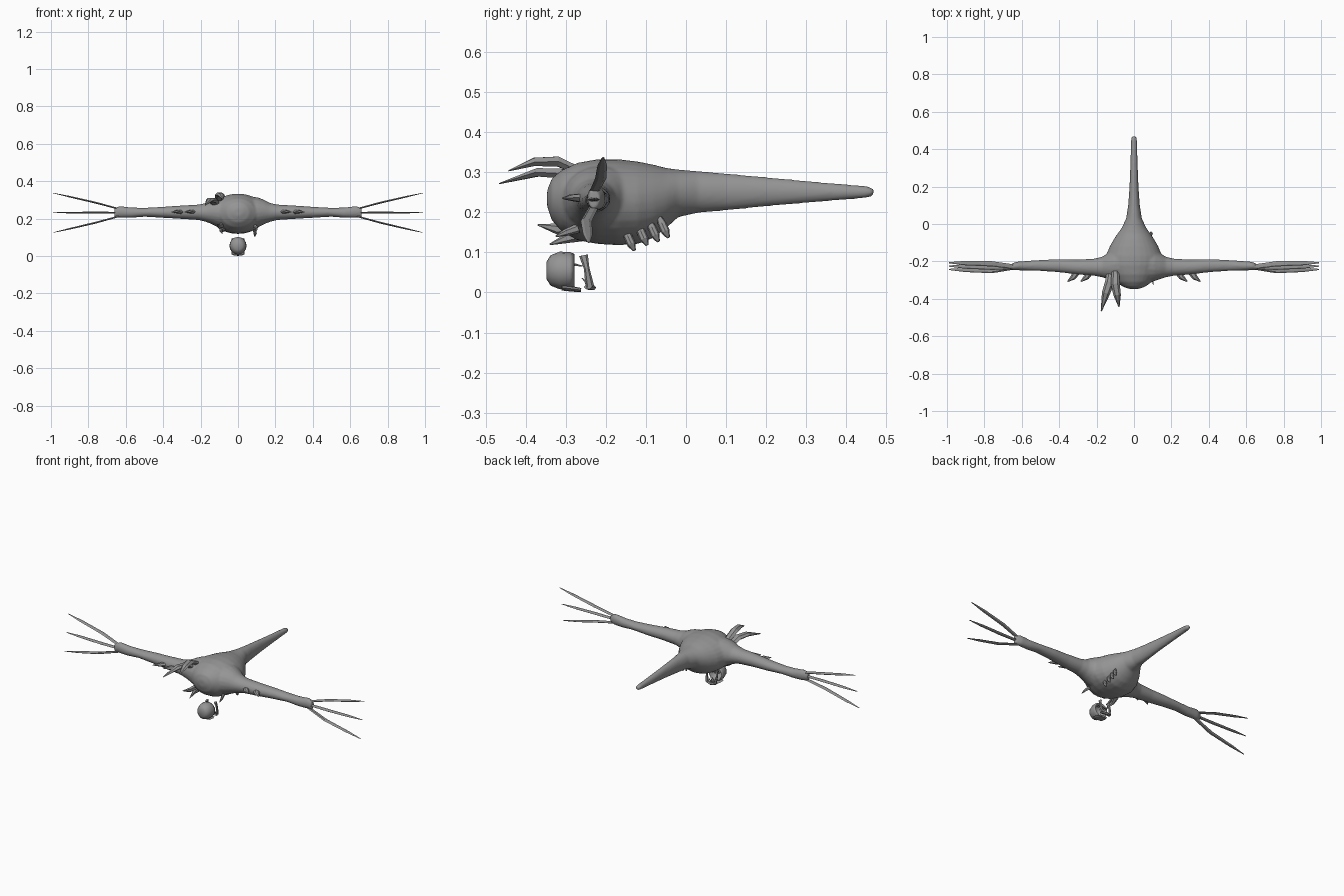
import bpy, bmesh, math
from mathutils import Vector

skin = bpy.data.materials.new("grey_skin")
skin.diffuse_color = (0.3, 0.3, 0.3, 1)


def add_loft(bm, rings, axes, n=20):
    """Skin elliptical rings; each ring is (centre, radius_a, radius_b)."""
    a, b = Vector(axes[0]), Vector(axes[1])
    loops = []
    for c, ra, rb in rings:
        loops.append([bm.verts.new(Vector(c) + a * ra * math.cos(t) + b * rb * math.sin(t))
                      for t in (2 * math.pi * i / n for i in range(n))])
    for l0, l1 in zip(loops, loops[1:]):
        for i in range(n):
            j = (i + 1) % n
            bm.faces.new((l0[i], l0[j], l1[j], l1[i]))
    bm.faces.new(loops[0])
    bm.faces.new(loops[-1])


def finish(bm, name, smooth=True):
    bmesh.ops.recalc_face_normals(bm, faces=bm.faces)
    me = bpy.data.meshes.new(name)
    bm.to_mesh(me)
    bm.free()
    me.materials.append(skin)
    ob = bpy.data.objects.new(name, me)
    bpy.context.collection.objects.link(ob)
    for p in me.polygons:
        p.use_smooth = smooth
    return ob


def blade(name, points, radii, wide, n=6, flat=0.4):
    """Flattened tapering claw along a path; wide is its broad direction."""
    pts = [Vector(p) for p in points]
    d = (pts[-1] - pts[0]).normalized()
    w = Vector(wide)
    w = (w - d * w.dot(d)).normalized()
    bm = bmesh.new()
    add_loft(bm, [(p, r, r * flat) for p, r in zip(pts, radii)], (w, d.cross(w)), n)
    return finish(bm, name, False)


# Body and tail: y, half width, bottom z, top z
bm = bmesh.new()
body = [(-.347, .025, .215, .255), (-.335, .06, .18, .285), (-.31, .095, .152, .306),
        (-.27, .125, .13, .324), (-.22, .15, .121, .333), (-.17, .15, .118, .333),
        (-.12, .13, .121, .327), (-.08, .107, .137, .319), (-.05, .087, .16, .311),
        (-.02, .065, .188, .307), (.03, .042, .199, .303), (.1, .031, .205, .297),
        (.2, .024, .215, .288), (.33, .019, .226, .276), (.45, .016, .236, .266),
        (.468, .012, .241, .26)]
add_loft(bm, [((0, y, (a + b) / 2), w, (b - a) / 2) for y, w, a, b in body],
         ((1, 0, 0), (0, 0, 1)), 28)
# Arms: x, y range, z range
arm = [(.06, -.32, -.09, .14, .32), (.11, -.305, -.13, .155, .312), (.14, -.295, -.155, .17, .3),
       (.17, -.285, -.175, .182, .284), (.21, -.277, -.185, .192, .275),
       (.3, -.27, -.19, .198, .27), (.4, -.258, -.188, .204, .263), (.5, -.251, -.192, .21, .257),
       (.57, -.25, -.197, .204, .259), (.63, -.247, -.202, .204, .267), (.66, -.245, -.215, .208, .259)]
for s in (-1, 1):
    add_loft(bm, [((s * x, (a + b) / 2, (c + d) / 2), (b - a) / 2, (d - c) / 2)
                  for x, a, b, c, d in arm], ((0, 1, 0), (0, 0, 1)))
skin_body = finish(bm, "body_with_arms")
m = skin_body.modifiers.new("fuse", 'REMESH')
m.mode, m.voxel_size, m.use_smooth_shade = 'VOXEL', .006, True
m = skin_body.modifiers.new("soften", 'SMOOTH')
m.factor, m.iterations = .5, 5

for s, side in ((-1, "left"), (1, "right")):
    # Three long fingers per arm
    for i, (z0, z1, y1) in enumerate(((.25, .337, -.207), (.232, .232, -.225), (.214, .125, -.243))):
        blade(f"{side}_finger_{i + 1}",
              [(s * .63, -.23, z0), (s * .76, y1 - .006, z0 + (z1 - z0) * .4),
               (s * .9, y1 - .002, z0 + (z1 - z0) * .77), (s * .99, y1, z1)],
              (.012, .014, .012, .003), (0, 1, 0))
    # Curved thorns on the arm front
    for i, x in enumerate((.235, .305)):
        blade(f"{side}_arm_thorn_{i + 1}",
              [(s * x, -.25, .235), (s * (x + .02), -.285, .237), (s * (x + .05), -.308, .235)],
              (.022, .015, .003), (1, 0, 0), flat=.6)

# Crest horns
blade("outer_horn", [(-.115, -.23, .26), (-.13, -.31, .297), (-.15, -.37, .3), (-.175, -.466, .272)],
      (.025, .025, .022, .003), (1, 0, 0), flat=.55)
blade("inner_horn", [(-.10, -.25, .295), (-.10, -.32, .327), (-.09, -.38, .326), (-.08, -.443, .304)],
      (.02, .024, .02, .003), (1, 0, 0), flat=.6)

# Belly claws
blade("upper_belly_claw", [(-.085, -.27, .165), (-.10, -.32, .158), (-.11, -.37, .169)],
      (.018, .014, .002), (0, 0, 1), flat=.7)
blade("lower_belly_claw", [(-.075, -.24, .15), (-.09, -.29, .138), (-.085, -.34, .12)],
      (.02, .014, .002), (0, 0, 1), flat=.7)
blade("small_belly_claw", [(.09, -.27, .16), (.1, -.3, .15), (.103, -.325, .14)],
      (.012, .009, .002), (0, 0, 1), flat=.7)

# Slanted gill ribs
for i, (y, z) in enumerate(((-.14, .13), (-.108, .143), (-.08, .152), (-.055, .162))):
    blade(f"gill_rib_{i + 1}",
          [(.075, y - .014, z + .03), (.088, y - .005, z + .01), (.092, y + .004, z - .01),
           (.09, y + .011, z - .025)], (.005, .011, .011, .004), (0, 1, .4), 8, .8)

# Skull dome, open at the back
bm = bmesh.new()
dome = [(-.348, .022, .022), (-.338, .036, .038), (-.315, .044, .047), (-.29, .046, .046),
        (-.278, .042, .041), (-.292, .034, .034), (-.318, .028, .028)]
add_loft(bm, [((0, y, .055), w, h) for y, w, h in dome], ((1, 0, 0), (0, 0, 1)), 16)
finish(bm, "skull")
# Lower chin under the skull
blade("chin", [(0, -.31, .012), (0, -.285, .009), (0, -.262, .006)], (.035, .034, .026), (1, 0, 0), 8, .2)

# Jaw: two side posts joined by a base bar
for s, side in ((-1, "left"), (1, "right")):
    blade(f"{side}_jaw_post", [(s * .027, -.256, .093), (s * .034, -.248, .06), (s * .027, -.24, .014)],
          (.011, .007, .011), (0, 1, 0), 6, .7)
blade("jaw_bar", [(-.03, -.245, .014), (0, -.236, .012), (.03, -.245, .014)], (.01, .012, .01), (0, 1, 0), 6, .6)
# Teeth pointing back from the skull and forward from the jaw
for i in range(6):
    x = -.03 + .012 * i
    blade(f"upper_tooth_{i + 1}", [(x, -.285, .07), (x, -.258, .066)], (.005, .001), (0, 0, 1), 5, .8)
    blade(f"lower_tooth_{i + 1}", [(x, -.242, .018), (x, -.26, .036)], (.005, .001), (0, 0, 1), 5, .8)
